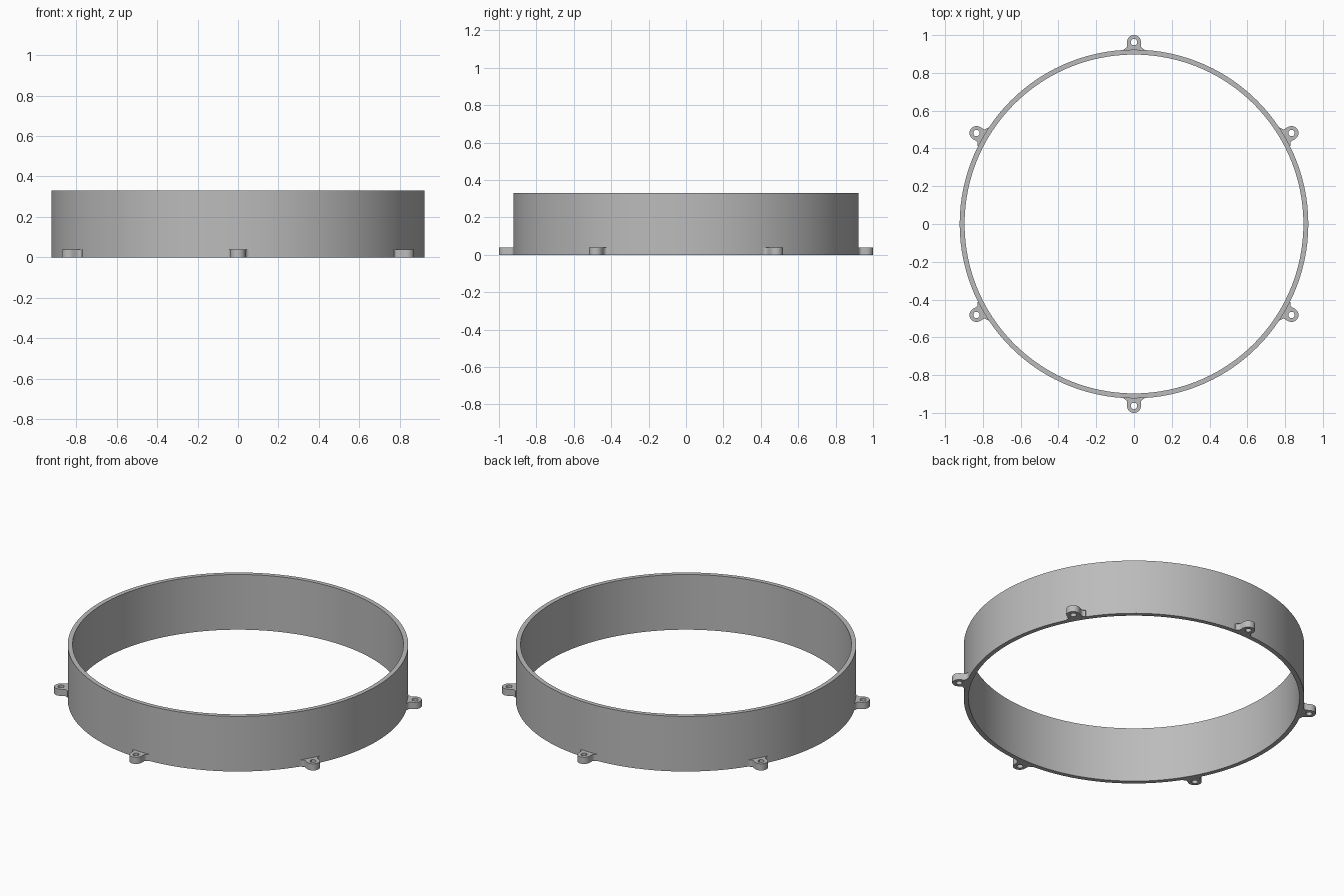
import bpy, bmesh
from math import sin, cos, pi, radians, atan2

cube = bpy.data.objects.get("Cube")
if cube:
    bpy.data.objects.remove(cube, do_unlink=True)

grey = bpy.data.materials.new("mid grey")
grey.use_nodes = True
colour = (0.5, 0.5, 0.5, 1)
grey.diffuse_color = colour
grey.node_tree.nodes["Principled BSDF"].inputs["Base Color"].default_value = colour

OUTER, INNER, HEIGHT = 0.923, 0.897, 0.33
LUG_X, LUG_R, HOLE_R, LUG_H = 0.963, 0.037, 0.017, 0.04


def hollow_plate(name, outer, inner, height):
    """Extrude the area between two matching closed outlines."""
    bm = bmesh.new()
    loops = [[bm.verts.new((x, y, z)) for x, y in outline]
             for outline, z in ((outer, 0), (outer, height), (inner, height), (inner, 0))]
    n = len(outer)
    for k in range(4):
        a, b = loops[k], loops[(k + 1) % 4]
        for i in range(n):
            j = (i + 1) % n
            bm.faces.new((a[i], a[j], b[j], b[i]))
    bmesh.ops.recalc_face_normals(bm, faces=bm.faces)
    mesh = bpy.data.meshes.new(name)
    bm.to_mesh(mesh)
    bm.free()
    mesh.materials.append(grey)
    obj = bpy.data.objects.new(name, mesh)
    bpy.context.collection.objects.link(obj)
    bpy.ops.object.select_all(action='DESELECT')
    obj.select_set(True)
    bpy.context.view_layer.objects.active = obj
    bpy.ops.object.shade_smooth_by_angle(angle=radians(30))
    return obj


def circle(radius, n):
    return [(radius * cos(2 * pi * i / n), radius * sin(2 * pi * i / n)) for i in range(n)]


# Tall thin ring
hollow_plate("ring_wall", circle(OUTER, 120), circle(INNER, 120), HEIGHT)

# Lug outline: round tip, then a concave fillet flaring into the wall
half = [(LUG_X + LUG_R * cos(a), LUG_R * sin(a))
        for a in [pi / 2 * i / 10 for i in range(11)]]
fillet = 0.02
half += [(OUTER - 0.001 + fillet * (1 - sin(a)), LUG_R + fillet * (1 - cos(a)))
         for a in [pi / 2 * i / 5 for i in range(6)]]
half += [(0.912, 0.057), (0.912, 0.03), (0.912, 0)]
outline = half + [(x, -y) for x, y in reversed(half[1:-1])]

# Screw hole points face the matching outline points
hole = []
for x, y in outline:
    a = atan2(y, x - LUG_X)
    hole.append((LUG_X + HOLE_R * cos(a), HOLE_R * sin(a)))

# Six mounting lugs around the base
for k in range(6):
    lug = hollow_plate(f"mounting_lug_{k + 1}", outline, hole, LUG_H)
    lug.rotation_euler.z = radians(30 + 60 * k)
